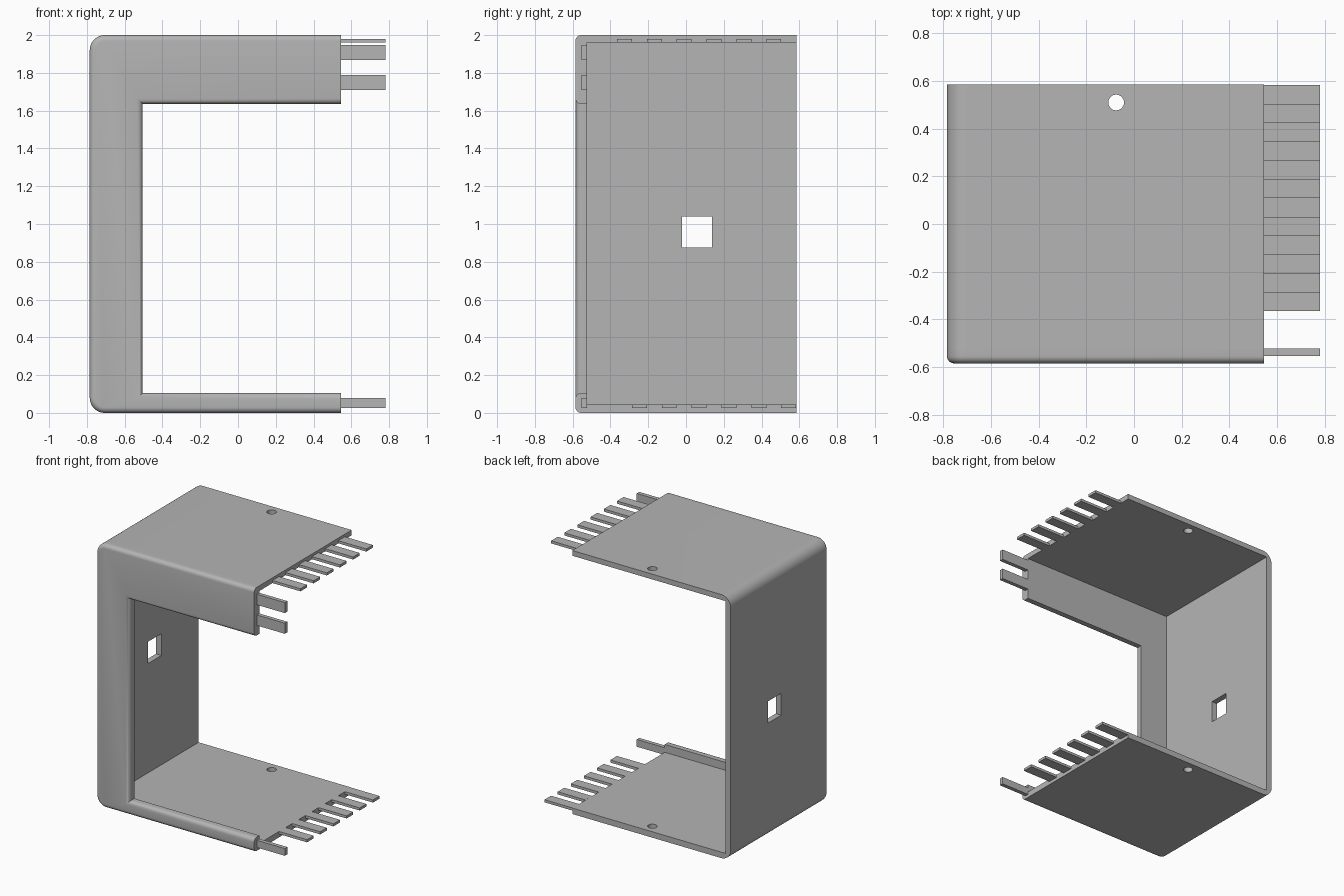
import bpy, bmesh, math
from mathutils import Vector

default = bpy.data.objects.get("Cube")
if default:
    bpy.data.objects.remove(default, do_unlink=True)

# Main dimensions
LEFT, RIGHT, TIP = -0.785, 0.545, 0.78
FRONT, INNER, BACK = -0.585, -0.523, 0.585
FLOOR, CEIL, TOP = 0.045, 1.96, 2.0
WALL, CORNER, FILLET = 0.045, 0.08, 0.03

grey = bpy.data.materials.new("plain grey")
grey.use_nodes = True
colour = (0.46, 0.46, 0.46, 1)
grey.diffuse_color = colour
grey.node_tree.nodes["Principled BSDF"].inputs["Base Color"].default_value = colour


def finish(bm, name):
    bmesh.ops.recalc_face_normals(bm, faces=bm.faces)
    mesh = bpy.data.meshes.new(name)
    bm.to_mesh(mesh)
    bm.free()
    mesh.materials.append(grey)
    obj = bpy.data.objects.new(name, mesh)
    bpy.context.collection.objects.link(obj)
    return obj


def activate(obj):
    bpy.ops.object.select_all(action="DESELECT")
    obj.select_set(True)
    bpy.context.view_layer.objects.active = obj


def smooth(obj):
    activate(obj)
    bpy.ops.object.shade_smooth_by_angle(angle=math.radians(35))


def box(name, x, y, z):
    bm = bmesh.new()
    bmesh.ops.create_cube(bm, size=1)
    for v in bm.verts:
        v.co = [lo + (c + 0.5) * (hi - lo) for c, (lo, hi) in zip(v.co, (x, y, z))]
    return finish(bm, name)


def rod(name, centre, radius, depth, sideways=False):
    bm = bmesh.new()
    bmesh.ops.create_cone(bm, cap_ends=True, segments=32, radius1=radius,
                          radius2=radius, depth=depth)
    for v in bm.verts:
        if sideways:
            v.co = (v.co.z, v.co.y, v.co.x)
        v.co += Vector(centre)
    return finish(bm, name)


def extrude_profile(points, y0, y1):
    bm = bmesh.new()
    face = bm.faces.new([bm.verts.new((x, y0, z)) for x, z in points])
    out = bmesh.ops.extrude_face_region(bm, geom=[face])
    moved = [g for g in out["geom"] if isinstance(g, bmesh.types.BMVert)]
    bmesh.ops.translate(bm, verts=moved, vec=(0, y1 - y0, 0))
    return bm


def arc(cz, start):
    steps = 12
    angles = [math.radians(start + 90 * i / steps) for i in range(steps + 1)]
    return [(LEFT + CORNER + CORNER * math.cos(a), cz + CORNER * math.sin(a))
            for a in angles]


# Outline shared by both housing parts, from top right round to bottom right
outline = [(RIGHT, TOP)] + arc(TOP - CORNER, 90) + arc(CORNER, 180) + [(RIGHT, 0)]

# Bent shell: roof, side wall and floor
inside = [(RIGHT, FLOOR), (LEFT + WALL, FLOOR), (LEFT + WALL, CEIL), (RIGHT, CEIL)]
shell = finish(extrude_profile(outline + inside, INNER, BACK), "shell")

# Screw holes and square port
cutters = [
    rod("roof_floor_hole_cutter", (-0.075, 0.51, 1), 0.033, 3),
    rod("side_hole_cutter", (LEFT, 0.505, 1), 0.033, 0.4, True),
    box("port_cutter", (LEFT - 0.2, LEFT + 0.2), (-0.02, 0.138), (0.875, 1.04)),
]
activate(shell)
for cutter in cutters:
    cutter.hide_render = True
    mod = shell.modifiers.new("hole", "BOOLEAN")
    mod.operation = "DIFFERENCE"
    mod.solver = "EXACT"
    mod.object = cutter
    bpy.ops.object.modifier_apply(modifier=mod.name)
for cutter in cutters:
    bpy.data.objects.remove(cutter, do_unlink=True)
smooth(shell)

# Front frame with filleted front edges, square at the open end
opening = [(RIGHT, 0.105), (-0.505, 0.105), (-0.505, 1.635), (RIGHT, 1.635)]
bm = extrude_profile(outline + opening, FRONT, INNER)
rim = [e for e in bm.edges
       if all(abs(v.co.y - FRONT) < 1e-4 for v in e.verts)
       and not all(abs(v.co.x - RIGHT) < 1e-4 for v in e.verts)]
bmesh.ops.recalc_face_normals(bm, faces=bm.faces)
bmesh.ops.bevel(bm, geom=rim, offset=FILLET, offset_type="OFFSET", segments=6,
                profile=0.5, affect="EDGES", clamp_overlap=False)
smooth(finish(bm, "front_frame"))

# Interlocking teeth: roof and floor rows are staggered by one tooth
PITCH, TOOTH = 0.158, 0.079
for i in range(6):
    for name, y, z in (("roof_tooth", -0.365, CEIL), ("floor_tooth", -0.286, 0.025)):
        y += i * PITCH
        box(f"{name}_{i + 1}", (RIGHT, TIP), (y, min(y + TOOTH, BACK)), (z, z + 0.02))

# Teeth on the front frame
for i, span in enumerate([(0.025, 0.08), (1.71, 1.79), (1.867, 1.947)]):
    box(f"front_tooth_{i + 1}", (RIGHT, TIP), (-0.553, INNER), span)
